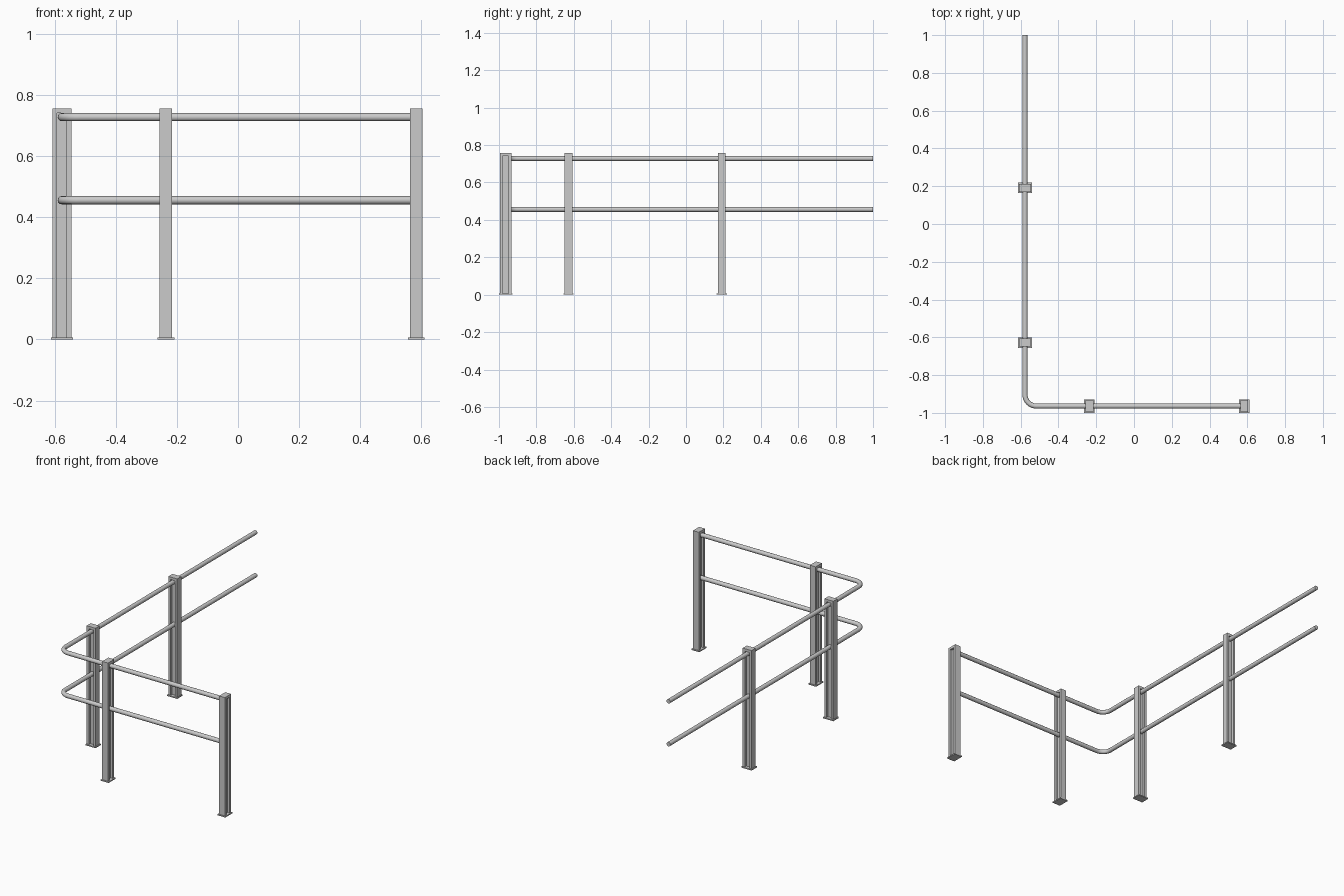
import bpy, bmesh
from math import radians, sin, cos, pi
from mathutils import Matrix

if "Cube" in bpy.data.objects:
    bpy.data.objects.remove(bpy.data.objects["Cube"])

RX, RY = -0.577, -0.964      # rail lines of the two runs
TOP, CAP, PLATE = 0.757, 0.016, 0.007


def prism(bm, pts, z0, z1):
    """Extrude a closed outline between two heights."""
    face = bm.faces.new([bm.verts.new((x, y, z0)) for x, y in pts])
    ext = bmesh.ops.extrude_face_region(bm, geom=[face])
    vs = [g for g in ext["geom"] if isinstance(g, bmesh.types.BMVert)]
    bmesh.ops.translate(bm, verts=vs, vec=(0, 0, z1 - z0))


def rect(w, d):
    return [(-w / 2, -d / 2), (w / 2, -d / 2), (w / 2, d / 2), (-w / 2, d / 2)]


def post(name, x, y, angle):
    bm = bmesh.new()
    # H-shaped column, flanges either side of the rail
    a, b, w, f = 0.0205, 0.031, 0.006, 0.016
    half = [(-a, -b), (a, -b), (a, -f), (w, -f), (w, f), (a, f)]
    prism(bm, half + [(a, b), (-a, b), (-a, f), (-w, f), (-w, -f), (-a, -f)],
          PLATE, TOP - CAP)
    # cap and base plate
    prism(bm, rect(2 * a, 2 * b), TOP - CAP, TOP)
    prism(bm, rect(0.055, 0.072), 0, PLATE)
    bmesh.ops.recalc_face_normals(bm, faces=bm.faces)
    mesh = bpy.data.meshes.new(name)
    bm.to_mesh(mesh)
    bm.free()
    ob = bpy.data.objects.new(name, mesh)
    ob.matrix_world = Matrix.Translation((x, y, 0)) @ Matrix.Rotation(radians(angle), 4, 'Z')
    bpy.context.collection.objects.link(ob)


def rail(name, z, r=0.0135, bend=0.06, steps=10):
    # straight run, rounded corner, straight run
    pts = [(RX, 1.0)]
    for i in range(steps + 1):
        t = pi + i / steps * pi / 2
        pts.append((RX + bend + bend * cos(t), RY + bend + bend * sin(t)))
    pts.append((0.585, RY))
    cu = bpy.data.curves.new(name, 'CURVE')
    cu.dimensions = '3D'
    cu.bevel_depth, cu.bevel_resolution, cu.use_fill_caps = r, 4, True
    sp = cu.splines.new('POLY')
    sp.points.add(len(pts) - 1)
    for p, (x, y) in zip(sp.points, pts):
        p.co = (x, y, z, 1)
    ob = bpy.data.objects.new(name, cu)
    bpy.context.collection.objects.link(ob)
    bpy.ops.object.select_all(action='DESELECT')
    ob.select_set(True)
    bpy.context.view_layer.objects.active = ob
    bpy.ops.object.convert(target='MESH')
    bpy.ops.object.shade_smooth_by_angle(angle=radians(40))


# posts of the front run and the side run
for i, x in enumerate((-0.236, 0.584)):
    post(f"front_post_{i + 1}", x, RY, 0)
for i, y in enumerate((-0.628, 0.191)):
    post(f"side_post_{i + 1}", RX, y, 90)

# upper and lower handrails
rail("upper_rail", 0.728)
rail("lower_rail", 0.456)
